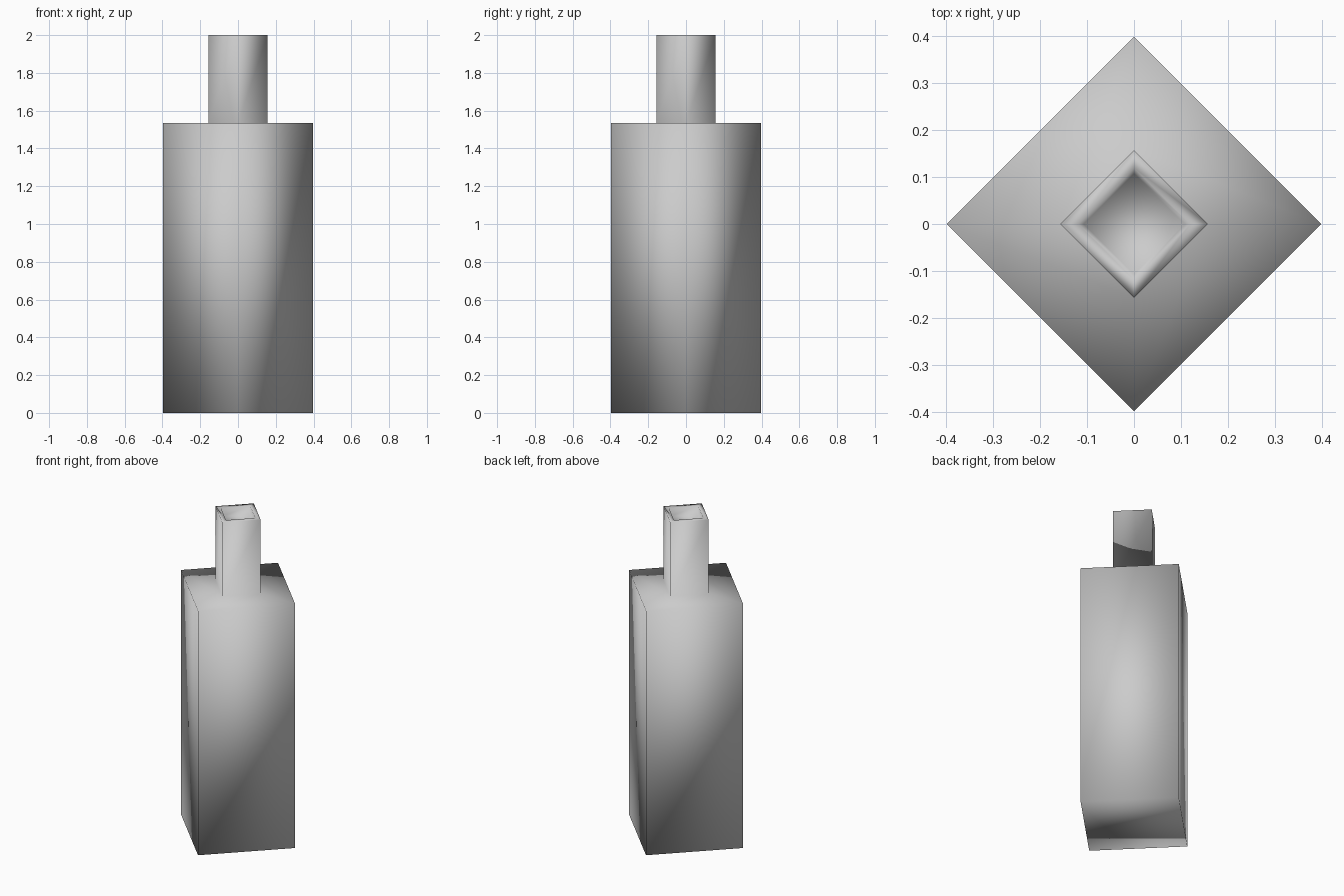
import bpy, bmesh, math

if "Cube" in bpy.data.objects:
    bpy.data.objects.remove(bpy.data.objects["Cube"])

SIDES = 4


def lathe(name, profile):
    """Revolve (radius, z) points into a four-sided smooth solid, capped at both ends."""
    bm = bmesh.new()
    rings = []
    for r, z in profile:
        rings.append([bm.verts.new((r * math.cos(2 * math.pi * i / SIDES),
                                    r * math.sin(2 * math.pi * i / SIDES), z))
                      for i in range(SIDES)])
    for a, b in zip(rings, rings[1:]):
        for i in range(SIDES):
            j = (i + 1) % SIDES
            bm.faces.new((a[i], a[j], b[j], b[i]))
    bm.faces.new(rings[0][::-1])
    bm.faces.new(rings[-1])
    bmesh.ops.recalc_face_normals(bm, faces=bm.faces)
    for f in bm.faces:
        f.smooth = True
    mesh = bpy.data.meshes.new(name)
    bm.to_mesh(mesh)
    bm.free()
    obj = bpy.data.objects.new(name, mesh)
    bpy.context.collection.objects.link(obj)
    return obj


# Square bottle: body, flat shoulder, neck, rim and shallow tapered mouth
lathe("bottle", [
    (0.397, 0.0),
    (0.397, 1.535),
    (0.157, 1.535),
    (0.157, 2.0),
    (0.119, 2.0),
    (0.107, 1.95),
])
